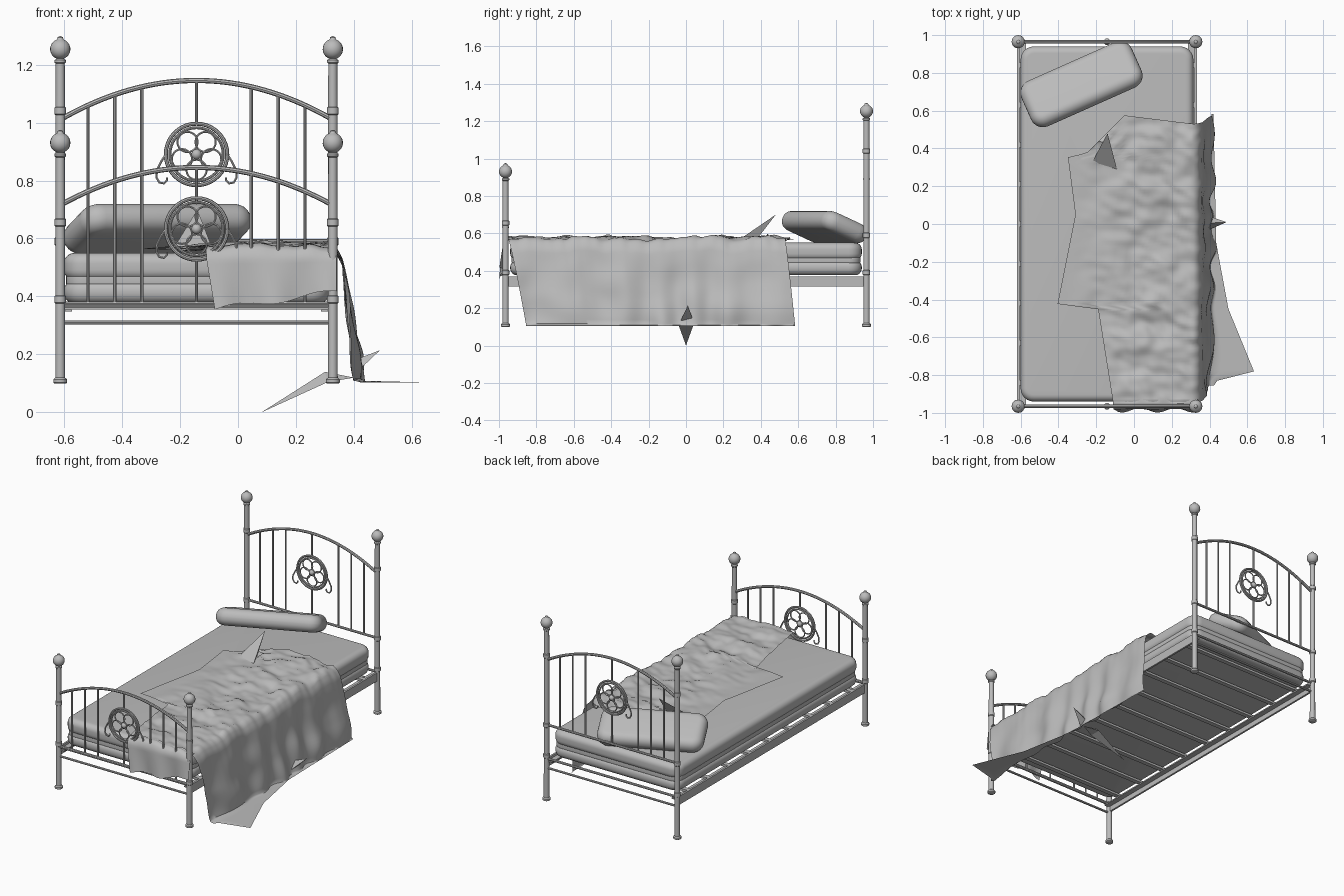
import bpy, bmesh, math
from mathutils import Vector, Matrix, noise

if "Cube" in bpy.data.objects:
    bpy.data.objects.remove(bpy.data.objects["Cube"])

gray = bpy.data.materials.new("soft gray")
gray.diffuse_color = (0.5, 0.5, 0.5, 1)
gray.use_nodes = True
gray.node_tree.nodes["Principled BSDF"].inputs["Base Color"].default_value = gray.diffuse_color

CX, HALF, YP = -0.143, 0.47, 0.965      # bed centre line, half width, post y


def finish(name, bm, smooth=40):
    me = bpy.data.meshes.new(name)
    bm.to_mesh(me)
    bm.free()
    ob = bpy.data.objects.new(name, me)
    bpy.context.collection.objects.link(ob)
    me.materials.append(gray)
    bpy.ops.object.select_all(action='DESELECT')
    ob.select_set(True)
    bpy.context.view_layer.objects.active = ob
    if smooth:
        bpy.ops.object.shade_smooth_by_angle(angle=math.radians(smooth))
    return ob


def tube(name, pts, r, closed=False, sides=8):
    """Round tube swept along a path lying in a plane of constant y, or straight."""
    bm = bmesh.new()
    pts = [Vector(p) for p in pts]
    n, rings = len(pts), []
    for i, p in enumerate(pts):
        a = pts[i - 1] if closed or i else p
        b = pts[(i + 1) % n] if closed or i < n - 1 else p
        t = (b - a).normalized()
        u = Vector((0, 1, 0)) if abs(t.y) < 0.9 else Vector((1, 0, 0))
        w = t.cross(u).normalized()
        rings.append([bm.verts.new(p + r * (math.cos(k * math.tau / sides) * u +
                      math.sin(k * math.tau / sides) * w)) for k in range(sides)])
    for i in range(n if closed else n - 1):
        A, B = rings[i], rings[(i + 1) % n]
        for k in range(sides):
            m = (k + 1) % sides
            bm.faces.new((A[k], A[m], B[m], B[k]))
    if not closed:
        bm.faces.new(rings[0])
        bm.faces.new(rings[-1])
    bmesh.ops.recalc_face_normals(bm, faces=bm.faces)
    return finish(name, bm)


def lathe(name, prof, x, y, sides=20):
    bm = bmesh.new()
    rings = [[bm.verts.new((x + r * math.cos(k * math.tau / sides),
              y + r * math.sin(k * math.tau / sides), z)) for k in range(sides)] for r, z in prof]
    for A, B in zip(rings, rings[1:]):
        for k in range(sides):
            m = (k + 1) % sides
            bm.faces.new((A[k], A[m], B[m], B[k]))
    bm.faces.new(rings[0][::-1])
    bm.faces.new(rings[-1])
    return finish(name, bm)


def box(name, c, s):
    bm = bmesh.new()
    bmesh.ops.create_cube(bm, size=1, matrix=Matrix.Translation(c) @ Matrix.Diagonal((*s, 1)))
    return finish(name, bm, 0)


def cushion(name, size, corner, edge, matrix):
    """Slab with rounded plan corners and rounded rims."""
    bm = bmesh.new()
    bmesh.ops.create_cube(bm, size=1, matrix=Matrix.Diagonal((*size, 1)))
    up = [e for e in bm.edges if abs(e.verts[0].co.z - e.verts[1].co.z) > 1e-4]
    bmesh.ops.bevel(bm, geom=up, offset=corner, segments=6, profile=0.5, affect='EDGES')
    bm.normal_update()
    rim = [e for e in bm.edges if sum(abs(f.normal.z) > 0.9 for f in e.link_faces) == 1]
    bmesh.ops.bevel(bm, geom=rim, offset=edge, segments=6, profile=0.5, affect='EDGES')
    bm.transform(matrix)
    return finish(name, bm, 60)


def sheet(name, fn, nu, nv):
    bm = bmesh.new()
    g = [[bm.verts.new(fn(i / nu, j / nv)) for i in range(nu + 1)] for j in range(nv + 1)]
    for j in range(nv):
        for i in range(nu):
            bm.faces.new((g[j][i], g[j][i + 1], g[j + 1][i + 1], g[j + 1][i]))
    return finish(name, bm, 50)


def spike(name, tip, base):
    bm = bmesh.new()
    t, b = bm.verts.new(tip), [bm.verts.new(p) for p in base]
    for k in range(len(b)):
        bm.faces.new((b[k], b[(k + 1) % len(b)], t))
    bmesh.ops.recalc_face_normals(bm, faces=bm.faces)
    return finish(name, bm, 0)


def lerp_table(table, v):
    for (a, p), (b, q) in zip(table, table[1:]):
        if v <= b:
            return p + (q - p) * max(0, (v - a) / (b - a))
    return table[-1][1]


def circle(x, y, z, r, n):
    return [(x + r * math.cos(k * math.tau / n), y, z + r * math.sin(k * math.tau / n)) for k in range(n)]


# Bed ends: posts, arch, bars, round ornament
for end, y, ball, side, apex, low, wheel, collars in (
        ("foot", -YP, 0.93, 0.715, 0.845, 0.375, 0.633, (0.39, 0.655)),
        ("head", YP, 1.253, 1.01, 1.145, 0.59, 0.89, (0.39, 0.59, 1.04))):
    prof = [(0.02, 0.1), (0.024, 0.103), (0.024, 0.114), (0.017, 0.12)]
    for c in collars:
        prof += [(0.0165, c - 0.014), (0.02, c - 0.011), (0.02, c + 0.011), (0.0165, c + 0.014)]
    prof += [(0.0155, ball - 0.05), (0.02, ball - 0.046), (0.02, ball - 0.038), (0.012, ball - 0.033)]
    prof += [(0.035 * math.cos(a), ball + 0.035 * math.sin(a))
             for a in [math.radians(d) for d in range(-65, 71, 15)]]
    prof += [(0.011, ball + 0.034), (0.009, ball + 0.041), (0.002, ball + 0.045)]
    for x in (CX - HALF, CX + HALF):
        lathe(end + "_post", prof, x, y)

    def arch_z(x):
        return apex - (apex - side) * ((x - CX) / HALF) ** 2

    xs = [CX + HALF * (k / 16 - 1) for k in range(33)]
    tube(end + "_arch", [(x, y, arch_z(x)) for x in xs], 0.009)
    for name, z, r in (("bar_rail", low, 0.008), ("upper_rail", 0.37, 0.008), ("lower_rail", 0.31, 0.007)):
        tube(f"{end}_{name}", [(CX - HALF, y, z), (CX + HALF, y, z)], r)
    for d in (0.189, 0.282, 0.374):
        for s in (-1, 1):
            x = CX + s * d
            tube(end + "_bar", [(x, y, low), (x, y, arch_z(x))], 0.0055)
    tube(end + "_center_bar_top", [(CX, y, wheel + 0.1), (CX, y, apex)], 0.0055)
    tube(end + "_center_bar_bottom", [(CX, y, low), (CX, y, wheel - 0.1)], 0.0055)
    # Ornament: double ring, five petals, hub and hooks
    tube(end + "_outer_ring", circle(CX, y, wheel, 0.106, 40), 0.007, True)
    tube(end + "_inner_ring", circle(CX, y, wheel, 0.092, 40), 0.005, True)
    for k in range(5):
        a = -math.pi / 2 + k * math.tau / 5
        tube(end + "_petal", circle(CX + 0.053 * math.cos(a), y, wheel + 0.053 * math.sin(a), 0.035, 20),
             0.004, True, 6)
    bm = bmesh.new()
    bmesh.ops.create_uvsphere(bm, u_segments=14, v_segments=8, radius=0.018,
                              matrix=Matrix.Translation((CX, y, wheel)))
    finish(end + "_hub", bm)
    for s in (-1, 1):
        hook = ((0.106, 0.0), (0.122, -0.025), (0.137, -0.055), (0.138, -0.08), (0.128, -0.097),
                (0.112, -0.1), (0.102, -0.09), (0.102, -0.08))
        tube(end + "_hook", [(CX + s * dx, y, wheel + dz) for dx, dz in hook], 0.0045, sides=6)

# Side rails (angle section) and slats
for s in (-1, 1):
    x = CX + s * HALF
    box("side_rail", (x, 0, 0.343), (0.012, 2 * YP, 0.055))
    box("side_rail_ledge", (x - s * 0.02, 0, 0.352), (0.04, 2 * YP, 0.008))
for k in range(9):
    box("slat", (CX, -0.84 + 0.21 * k, 0.363), (2 * HALF - 0.01, 0.03, 0.014))

# Mattress in two layers
for name, z, h in (("mattress_base", 0.416, 0.08), ("mattress_top", 0.503, 0.094)):
    cushion(name, (0.915, 1.88, h), 0.07, 0.036, Matrix.Translation((CX, 0, z)))
cushion("mattress_seam", (0.9, 1.865, 0.03), 0.06, 0.005, Matrix.Translation((CX, 0, 0.456)))

# Pillow leaning back
cushion("pillow", (0.64, 0.275, 0.105), 0.07, 0.05,
        Matrix.Translation((-0.278, 0.74, 0.633)) @ Matrix.Rotation(math.radians(24), 4, 'Z')
        @ Matrix.Rotation(math.radians(-23), 4, 'X'))

# Blanket: lies on the mattress, hangs over the right side, spreads out below
LEFT = [(-0.95, -0.11), (-0.45, -0.19), (-0.425, -0.405), (0.05, -0.31), (0.355, -0.35),
        (0.375, -0.25), (0.575, -0.05)]
FLOOR = [(-0.86, 0.42), (-0.83, 0.44), (-0.78, 0.635), (-0.45, 0.5), (-0.1, 0.435), (0.62, 0.42)]


def wrinkle(x, y):
    n = noise.noise(Vector((x * 7, y * 7, 0.3))) + 0.5 * noise.noise(Vector((x * 16 + y * 6, y * 18, 2)))
    ragged = math.exp(-((x + 0.17) ** 2 + (y - 0.42) ** 2) / 0.008)
    fade = min(1, max(0, (x + 0.33) / 0.3))
    return 0.565 + 0.026 * fade * (n + 0.3) + 0.04 * ragged * abs(noise.noise(Vector((x * 40, y * 40, 5))))


def blanket(s, t):
    v = -0.95 + 1.525 * t
    left = lerp_table(LEFT, v)
    if s <= 0.5:
        a = s / 0.5
        x = left + (0.315 - left) * a
        y = v - 0.045 * a * t ** 4
        return (x, y, max(0.552, wrinkle(x, y)))
    a = min(1, (s - 0.5) / 0.38)
    y = v - 0.045 * t ** 4
    y *= 1 - 0.1 * a if y < 0 else 1 + 0.1 * a
    wave = 0.5 * math.sin(y * 27 + 2 * math.sin(y * 5)) + noise.noise(Vector((y * 5, a * 3, 7)))
    x = 0.315 + 0.035 * min(1, a * 6) ** 0.5 + 0.065 * a + 0.028 * wave * a
    top = max(0.552, wrinkle(0.315, v))
    z = top + (0.11 - top) * (a ** 1.15)
    if s > 0.88:
        b = (s - 0.88) / 0.12
        x += (max(lerp_table(FLOOR, y), x - 0.05) - x) * b
        z = 0.11 - 0.006 * b
    return (x, y, z)


sheet("blanket", blanket, 64, 110)


# Blanket end falling over the foot rail
def foot_fall(s, t):
    x = -0.11 + 0.45 * s
    a = max(0, (t - 0.25) / 0.75)
    hem = 0.355 + 0.06 * s + 0.01 * math.sin(s * 9)
    if t <= 0.25:
        b = t / 0.25
        return (x, -0.93 - 0.05 * b, max(0.552, wrinkle(x, -0.95)) - 0.025 * b * b)
    return (x + 0.03 * a * (1 - s), -0.98 - 0.012 * math.sin(s * 14 + 1) * a - 0.006 * a, 0.535 + (hem - 0.535) * a)


sheet("blanket_foot_fall", foot_fall, 24, 14)

# Pulled points of cloth
spike("blanket_top_point", (-0.14, 0.48, 0.70), [(-0.22, 0.33, 0.57), (-0.09, 0.29, 0.57), (-0.13, 0.38, 0.57)])
spike("blanket_low_point", (0.08, 0.0, 0.0), [(0.31, -0.038, 0.105), (0.31, 0.038, 0.105), (0.3, 0, 0.14)])
spike("blanket_low_fold", (0.40, 0.0, 0.12), [(0.31, -0.038, 0.105), (0.31, 0.038, 0.105), (0.3, 0, 0.14)])
spike("blanket_side_point", (0.49, 0.01, 0.215), [(0.40, -0.03, 0.13), (0.40, 0.04, 0.13), (0.40, 0.005, 0.18)])
